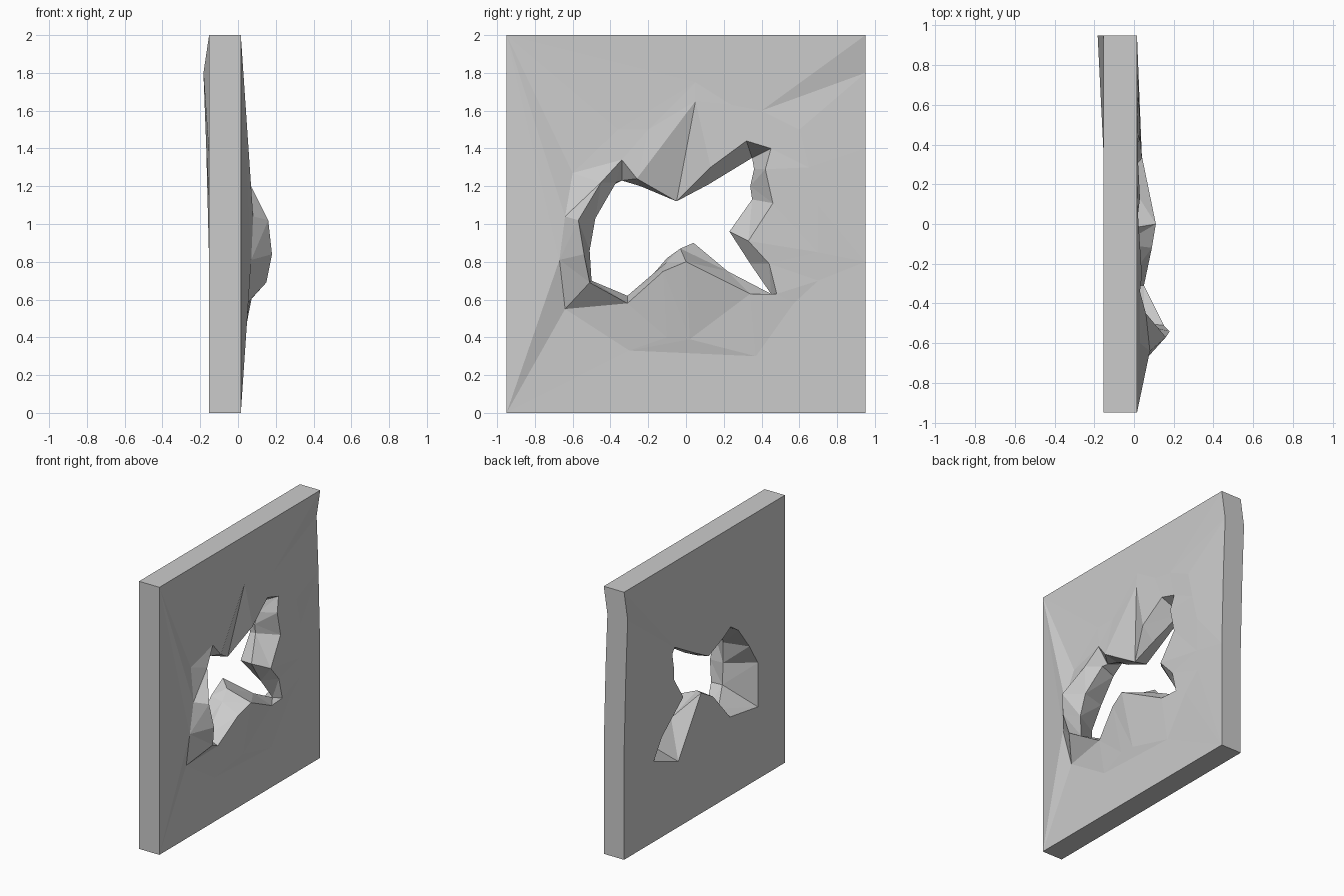
import bpy, bmesh

# Rings around the blast hole, each as (y, z, x), clockwise from the top spike
slope = [(.05, 1.75, .015), (.24, 1.63, .015), (.4, 1.6, .015), (.6, 1.5, .02), (.65, 1.3, .025),
         (.7, 1.1, .025), (.7, .85, .025), (.7, .7, .02), (.57, .58, .02), (.37, .3, .015),
         (.02, .39, .03), (-.1, .4, .03), (-.3, .33, .015), (-.64, .55, .02), (-.67, .81, .07),
         (-.64, 1.04, .08), (-.6, 1.27, .03), (-.36, 1.5, .02), (-.2, 1.5, .02)]
front_rim = [(.05, 1.65, .02), (.13, 1.3, .03), (.32, 1.44, .02), (.45, 1.4, .02), (.42, 1.29, .03),
             (.46, 1.11, .03), (.33, .91, .04), (.44, .79, .03), (.48, .63, .03), (.34, .63, .04),
             (0, .8, .11), (-.12, .75, .09), (-.31, .58, .05), (-.51, .69, .15), (-.54, .84, .18),
             (-.57, 1.02, .16), (-.45, 1.22, .06), (-.34, 1.34, .03), (-.26, 1.24, .04)]
throat = [(-.05, 1.12, -.05), (.12, 1.21, -.07), (.35, 1.35, -.12), (.36, 1.29, -.08), (.34, 1.2, -.1),
          (.35, 1.13, -.1), (.23, .96, -.05), (.34, .79, -.05), (.45, .63, -.03), (.22, .75, -.03),
          (-.03, .87, -.07), (-.1, .8, -.06), (-.31, .62, -.05), (-.5, .7, .05), (-.51, .86, .05),
          (-.48, 1.03, .03), (-.37, 1.22, -.03), (-.34, 1.23, -.05), (-.24, 1.2, -.05)]
back_rim = [(-.05, 1.14), (.12, 1.23), (.35, 1.36), (.38, 1.32), (.36, 1.2), (.36, 1.12), (.25, .95),
            (.5, .75), (.6, .6), (.31, .49), (.04, .9), (-.1, .82), (-.3, .59), (-.63, .54),
            (-.63, .87), (-.53, 1.03), (-.4, 1.2), (-.31, 1.26), (-.24, 1.22)]
# Slab outline (y, z, warp in x): one side edge is bent backwards near the top
outline = [(-.95, 0, 0), (.95, 0, 0), (.95, .8, 0), (.95, 1.4, -.015),
           (.95, 1.8, -.03), (.95, 2, 0), (-.95, 2, 0)]
FRONT, BACK = .015, -.153

bm = bmesh.new()


def ring(points):
    return [bm.verts.new((x, y, z)) for y, z, x in points]


def bridge(a, b):
    for i in range(len(a)):
        j = (i + 1) % len(a)
        bm.faces.new((a[i], a[j], b[j], b[i]))


def fill_between(outer, inner):
    edges = []
    for loop in (outer, inner):
        for i in range(len(loop)):
            pair = (loop[i], loop[(i + 1) % len(loop)])
            edges.append(bm.edges.get(pair) or bm.edges.new(pair))
    bmesh.ops.triangle_fill(bm, use_beauty=True, use_dissolve=False,
                            edges=edges, normal=(1, 0, 0))


# Jagged hole: raised slope, front lip, narrow throat, back lip
rings = [ring(slope), ring(front_rim), ring(throat), ring([(y, z, BACK) for y, z in back_rim])]
for a, b in zip(rings, rings[1:]):
    bridge(a, b)

# Slab sides and the two broad faces
outer_front = ring([(y, z, FRONT + w) for y, z, w in outline])
outer_back = ring([(y, z, BACK + w) for y, z, w in outline])
bridge(outer_front, outer_back)
fill_between(outer_front, rings[0])
fill_between(outer_back, rings[-1])

bmesh.ops.triangulate(bm, faces=[f for f in bm.faces if len(f.verts) > 3])
bmesh.ops.recalc_face_normals(bm, faces=bm.faces[:])

mesh = bpy.data.meshes.new("broken_wall")
bm.to_mesh(mesh)
bm.free()
wall = bpy.data.objects.new("broken_wall", mesh)
bpy.context.collection.objects.link(wall)
